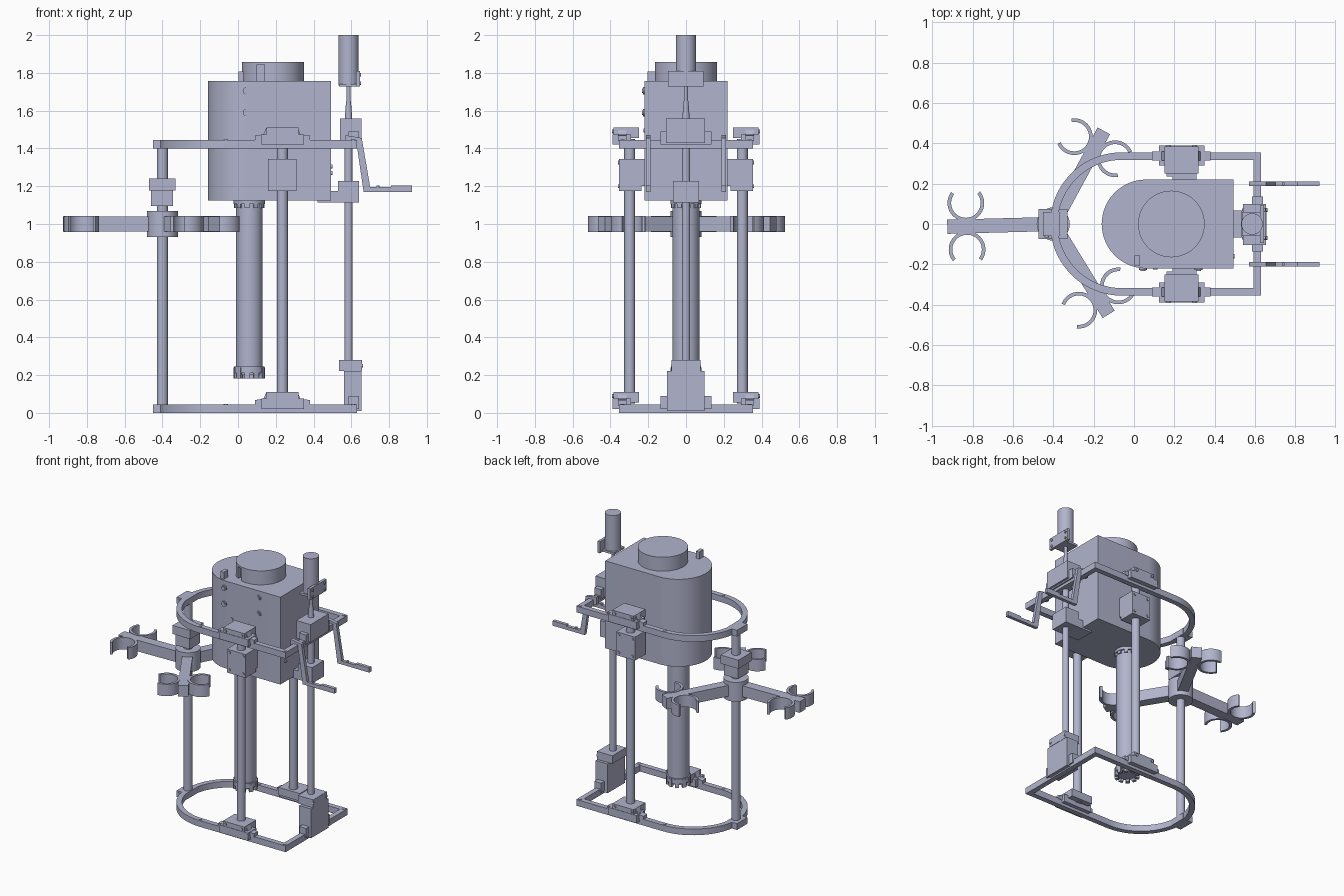
import bpy, bmesh
from math import sin, cos, pi, radians
from mathutils import Matrix

if "Cube" in bpy.data.objects:
    bpy.data.objects.remove(bpy.data.objects["Cube"])

mat = bpy.data.materials.new("lavender grey")
mat.use_nodes = True
COLOR = (0.44, 0.46, 0.61, 1)
mat.diffuse_color = COLOR
mat.node_tree.nodes["Principled BSDF"].inputs["Base Color"].default_value = COLOR
parts = []


def finish(name, bm):
    bmesh.ops.recalc_face_normals(bm, faces=bm.faces)
    me = bpy.data.meshes.new(name)
    bm.to_mesh(me)
    bm.free()
    me.materials.append(mat)
    ob = bpy.data.objects.new(name, me)
    bpy.context.collection.objects.link(ob)
    parts.append(ob)
    return ob


def extrude(bm, vec):
    geo = bmesh.ops.extrude_face_region(bm, geom=bm.faces[:])
    verts = [g for g in geo["geom"] if isinstance(g, bmesh.types.BMVert)]
    bmesh.ops.translate(bm, verts=verts, vec=vec)


def prism(name, pts, lo, hi, axis="z"):
    """Extrude a 2D outline: xy along z, or xz along y."""
    bm = bmesh.new()
    up = axis == "z"
    bm.faces.new([bm.verts.new((a, b, lo) if up else (a, lo, b)) for a, b in pts])
    extrude(bm, (0, 0, hi - lo) if up else (0, hi - lo, 0))
    return finish(name, bm)


def box(name, x, y, z):
    return prism(name, [(x[0], y[0]), (x[1], y[0]), (x[1], y[1]), (x[0], y[1])], *z)


def cyl(name, x, y, z, r, r2=None, n=32):
    bm = bmesh.new()
    bmesh.ops.create_cone(bm, cap_ends=True, segments=n, radius1=r,
                          radius2=r if r2 is None else r2, depth=z[1] - z[0],
                          matrix=Matrix.Translation((x, y, sum(z) / 2)))
    return finish(name, bm)


def bolt(name, loc, r, axis, depth=0.012):
    bm = bmesh.new()
    rot = Matrix.Rotation(pi / 2, 4, axis) if axis != "Z" else Matrix()
    bmesh.ops.create_cone(bm, cap_ends=True, segments=16, radius1=r, radius2=r,
                          depth=depth, matrix=Matrix.Translation(loc) @ rot)
    return finish(name, bm)


def band(name, outer, inner, z, closed):
    """Flat strip between two outlines, extruded upward."""
    bm = bmesh.new()
    a = [bm.verts.new((x, y, z[0])) for x, y in outer]
    b = [bm.verts.new((x, y, z[0])) for x, y in inner]
    n = len(a)
    for i in range(n if closed else n - 1):
        j = (i + 1) % n
        bm.faces.new((a[i], a[j], b[j], b[i]))
    extrude(bm, (0, 0, z[1] - z[0]))
    return finish(name, bm)


def arc(cx, cy, r, a0, a1, n):
    return [(cx + r * cos(radians(a0 + (a1 - a0) * i / n)),
             cy + r * sin(radians(a0 + (a1 - a0) * i / n))) for i in range(n + 1)]


def frame_outline(inset):
    r = 0.355 - inset
    return arc(-0.06, 0, r, 90, 270, 40) + [(0.63 - inset, -r), (0.63 - inset, r)]


# Two U-shaped frames with rod clamps
for label, z in (("lower", 0), ("upper", 1.4)):
    band(label + "_frame", frame_outline(0), frame_outline(0.037), (z, z + 0.045), True)
    box(label + "_post_clamp", (-0.45, -0.37), (-0.06, 0.06), (z, z + 0.045))
    box(label + "_end_foot", (0.585, 0.64), (-0.135, 0.135), (z + 0.02, z + 0.09))
    for s in (-1, 1):
        hat = [(0.09, 0.04), (0.38, 0.04), (0.38, 0.068), (0.33, 0.075), (0.315, 0.11),
               (0.15, 0.11), (0.135, 0.075), (0.09, 0.068)]
        prism(label + "_clamp_flange", [(x, z + h) for x, h in hat], s * 0.315, s * 0.36, "y")
        box(label + "_clamp_core", (0.15, 0.32), sorted((s * 0.25, s * 0.385)), (z + 0.055, z + 0.11))
        box(label + "_clamp_pad", (0.125, 0.35), sorted((s * 0.29, s * 0.388)), (z + 0.02, z + 0.075))
        for x in (0.17, 0.3):
            bolt(label + "_clamp_bolt", (x, s * 0.386, z + 0.09), 0.01, "X")
        for x in (-0.065, 0.61):
            bolt(label + "_frame_bolt", (x, s * 0.337, z + 0.045), 0.011, "Z", 0.006)
    bolt(label + "_post_bolt", (-0.432, -0.06, z + 0.022), 0.012, "X")

# Guide rods and carriages beside the housing
for s in (-1, 1):
    cyl("guide_rod", 0.235, s * 0.298, (0.05, 1.45), 0.029, n=24)
    box("carriage", (0.16, 0.31), sorted((s * 0.235, s * 0.355)), (1.175, 1.345))
    box("carriage_arm", (0.19, 0.31), sorted((s * 0.21, s * 0.29)), (1.2, 1.345))
    for x in (0.18, 0.29):
        for z in (1.2, 1.325):
            bolt("carriage_bolt", (x, s * 0.355, z), 0.01, "X")
cyl("carousel_post", -0.4, 0, (0.02, 1.42), 0.029, n=24)

# Motor housing with its cap
prism("housing", arc(0.06, 0, 0.22, 90, 270, 32) + [(0.493, -0.22), (0.493, 0.22)], 1.125, 1.757)
cap = cyl("housing_cap", 0.185, 0, (1.75, 1.858), 0.165, n=48)
notch = box("cap_notch_cutter", (0.1, 0.14), (-0.2, -0.115), (1.7, 1.845))
parts.remove(notch)
notch.hide_render = True
notch.hide_viewport = True
cut = cap.modifiers.new("notch", "BOOLEAN")
cut.operation = "DIFFERENCE"
cut.object = notch
box("housing_lug", (0.002, 0.03), (-0.205, -0.155), (1.75, 1.808))
for x in (0.045, 0.32):
    for z in (1.59, 1.705):
        bolt("housing_bolt", (x, -0.221, z), 0.02, "X")
        bolt("housing_bolt_head", (x, -0.226, z), 0.012, "X")
bolt("housing_plug", (0.105, -0.22, 1.495), 0.011, "X")
for z in (1.27, 1.305):
    bolt("housing_end_bolt", (0.493, -0.16, z), 0.011, "Y")

# Drill tube, collar and toothed bit
cyl("drill_tube", 0.06, 0, (0.2, 1.13), 0.071)
cyl("drill_collar", 0.06, 0, (1.105, 1.13), 0.083)
cyl("bit_ring", 0.06, 0, (0.21, 0.245), 0.08)
for i in range(10):
    a = 36 * i
    band("bit_tooth", arc(0.06, 0, 0.083, a, a + 20, 3), arc(0.06, 0, 0.06, a, a + 20, 3),
         (0.182, 0.24), False)
    band("collar_tab", arc(0.06, 0, 0.08, a, a + 18, 3), arc(0.06, 0, 0.06, a, a + 18, 3),
         (1.085, 1.11), False)

# Lead screw, feed motor and their mounts
cyl("lead_screw", 0.585, 0, (0.1, 1.5), 0.022, n=20)
cyl("motor_shaft", 0.585, 0, (1.55, 1.65), 0.02, 0.013, n=20)
cyl("shaft_tip", 0.585, 0, (1.64, 1.75), 0.011, n=16)
cyl("feed_motor", 0.585, 0, (1.733, 2.0), 0.053)
box("motor_plate", (0.625, 0.645), (-0.095, 0.092), (1.727, 1.81))
box("motor_shelf", (0.535, 0.645), (-0.06, 0.06), (1.727, 1.742))
box("upper_screw_block", (0.54, 0.655), (-0.105, 0.1), (1.43, 1.558))
box("upper_screw_neck", (0.56, 0.62), (-0.06, 0.06), (1.4, 1.44))
box("nut_bracket", (0.42, 0.64), (-0.068, 0.068), (1.113, 1.175))
box("nut_block", (0.53, 0.64), (-0.068, 0.068), (1.115, 1.228))
box("lower_screw_block", (0.56, 0.655), (-0.1, 0.098), (0.01, 0.222))
box("lower_screw_head", (0.535, 0.657), (-0.078, 0.078), (0.222, 0.28))
for y in (-0.07, 0.07):
    for z in (1.745, 1.79):
        bolt("plate_bolt", (0.645, y, z), 0.009, "Y")
    bolt("lower_block_bolt", (0.655, y, 0.25), 0.01, "Y")

# Bent handles
for s in (-1, 1):
    path = [(0.57, 1.41), (0.63, 1.41), (0.665, 1.17), (0.92, 1.17), (0.92, 1.205),
            (0.81, 1.205), (0.81, 1.195), (0.7, 1.195), (0.655, 1.455), (0.57, 1.47)]
    prism("handle", path, s * 0.187, s * 0.211, "y")
    for x in (0.74, 0.85):
        bolt("handle_screw", (x, s * 0.199, 1.198), 0.008, "Z", 0.012)

# Tool carousel: drive, hub and three arms with open clips
box("carousel_drive", (-0.472, -0.33), (-0.075, 0.075), (1.178, 1.24))
box("carousel_drive_base", (-0.46, -0.345), (-0.06, 0.06), (1.095, 1.18))
cyl("carousel_hub", -0.4, 0, (0.93, 1.07), 0.082)
for turn in (181.5, 61.5, -58.5):
    place = Matrix.Translation((-0.4, 0, 0)) @ Matrix.Rotation(radians(turn), 4, "Z")
    arm = [box("carousel_arm", (0.03, 0.525), (-0.035, 0.035), (0.96, 1.04))]
    for s in (-1, 1):
        start, end = s * 90 + 52, s * 90 + 308
        arm.append(band("tool_clip", arc(0.43, s * 0.115, 0.091, start, end, 28),
                        arc(0.43, s * 0.115, 0.073, start, end, 28), (0.957, 1.043), False))
    for ob in arm:
        ob.data.transform(place)

# Smooth the round surfaces, keep edges crisp
for ob in bpy.context.view_layer.objects:
    ob.select_set(False)
for ob in parts:
    ob.select_set(True)
bpy.context.view_layer.objects.active = parts[0]
bpy.ops.object.shade_smooth_by_angle(angle=radians(30))
